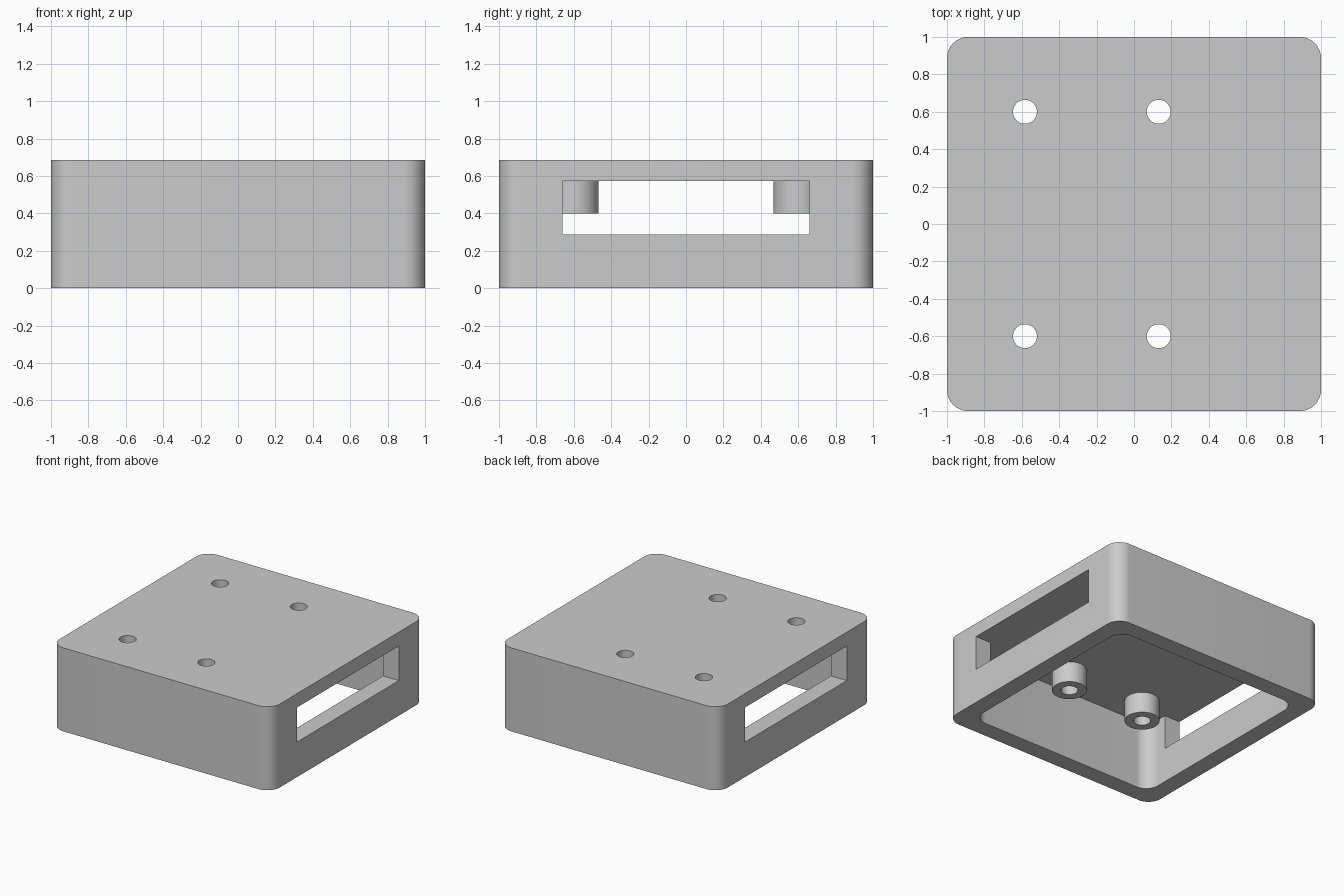
import bpy
import bmesh
from math import radians
from mathutils import Matrix

cube = bpy.data.objects.get("Cube")
if cube:
    bpy.data.objects.remove(cube, do_unlink=True)

HEIGHT, CEILING, WALL, CORNER = 0.686, 0.572, 0.143, 0.114
POST_BOTTOM, POST_R, HOLE_R = 0.4, 0.132, 0.064
SLOT_HALF, SLOT_BOTTOM = 0.66, 0.288

grey = bpy.data.materials.new("plain grey")
grey.use_nodes = True
grey.diffuse_color = (0.6, 0.6, 0.6, 1)
grey.node_tree.nodes["Principled BSDF"].inputs["Base Color"].default_value = (0.6, 0.6, 0.6, 1)


def finish(name, bm):
    mesh = bpy.data.meshes.new(name)
    bm.to_mesh(mesh)
    bm.free()
    obj = bpy.data.objects.new(name, mesh)
    bpy.context.collection.objects.link(obj)
    mesh.materials.append(grey)
    return obj


def block(name, half_x, half_y, z0, z1, radius=0):
    """Box centred on the z axis, optionally with rounded upright edges."""
    bm = bmesh.new()
    bmesh.ops.create_cube(bm, size=2)
    for v in bm.verts:
        v.co = (v.co.x * half_x, v.co.y * half_y, z1 if v.co.z > 0 else z0)
    if radius:
        upright = [e for e in bm.edges if abs(e.verts[0].co.z - e.verts[1].co.z) > 0.01]
        bmesh.ops.bevel(bm, geom=upright, offset=radius, segments=12,
                        profile=0.5, affect='EDGES')
    return finish(name, bm)


def cylinder(name, x, y, z0, z1, radius):
    bm = bmesh.new()
    bmesh.ops.create_cone(bm, cap_ends=True, segments=48, radius1=radius, radius2=radius,
                          depth=z1 - z0, matrix=Matrix.Translation((x, y, (z0 + z1) / 2)))
    return finish(name, bm)


def cut(obj, cutter):
    """Subtract the cutter, then throw it away."""
    mod = obj.modifiers.new("cut", 'BOOLEAN')
    mod.operation, mod.solver, mod.object = 'DIFFERENCE', 'EXACT', cutter
    bpy.context.view_layer.objects.active = obj
    bpy.ops.object.modifier_apply(modifier=mod.name)
    bpy.data.objects.remove(cutter, do_unlink=True)


# Shell, open underneath, with a slot through both side walls
shell = block("case_shell", 1, 1, 0, HEIGHT, CORNER)
cut(shell, block("pocket_cutter", 1 - WALL, 1 - WALL, -0.2, CEILING, CORNER))
cut(shell, block("slot_cutter", 1.2, SLOT_HALF, SLOT_BOTTOM, CEILING))
parts = [shell]

# Hollow posts hanging from the ceiling, with screw holes through the top
for x, column in ((-0.583, "right"), (0.132, "left")):
    for y, row in ((-0.6, "front"), (0.6, "back")):
        cut(shell, cylinder("hole_cutter", x, y, CEILING - 0.1, HEIGHT + 0.1, HOLE_R))
        post = cylinder(f"screw_post_{row}_{column}", x, y, POST_BOTTOM, CEILING, POST_R)
        cut(post, cylinder("bore_cutter", x, y, POST_BOTTOM - 0.1, CEILING + 0.1, HOLE_R))
        parts.append(post)

# Smooth the round walls, keep the edges crisp
bpy.ops.object.select_all(action='DESELECT')
for part in parts:
    part.select_set(True)
bpy.context.view_layer.objects.active = shell
bpy.ops.object.shade_smooth_by_angle(angle=radians(30))
